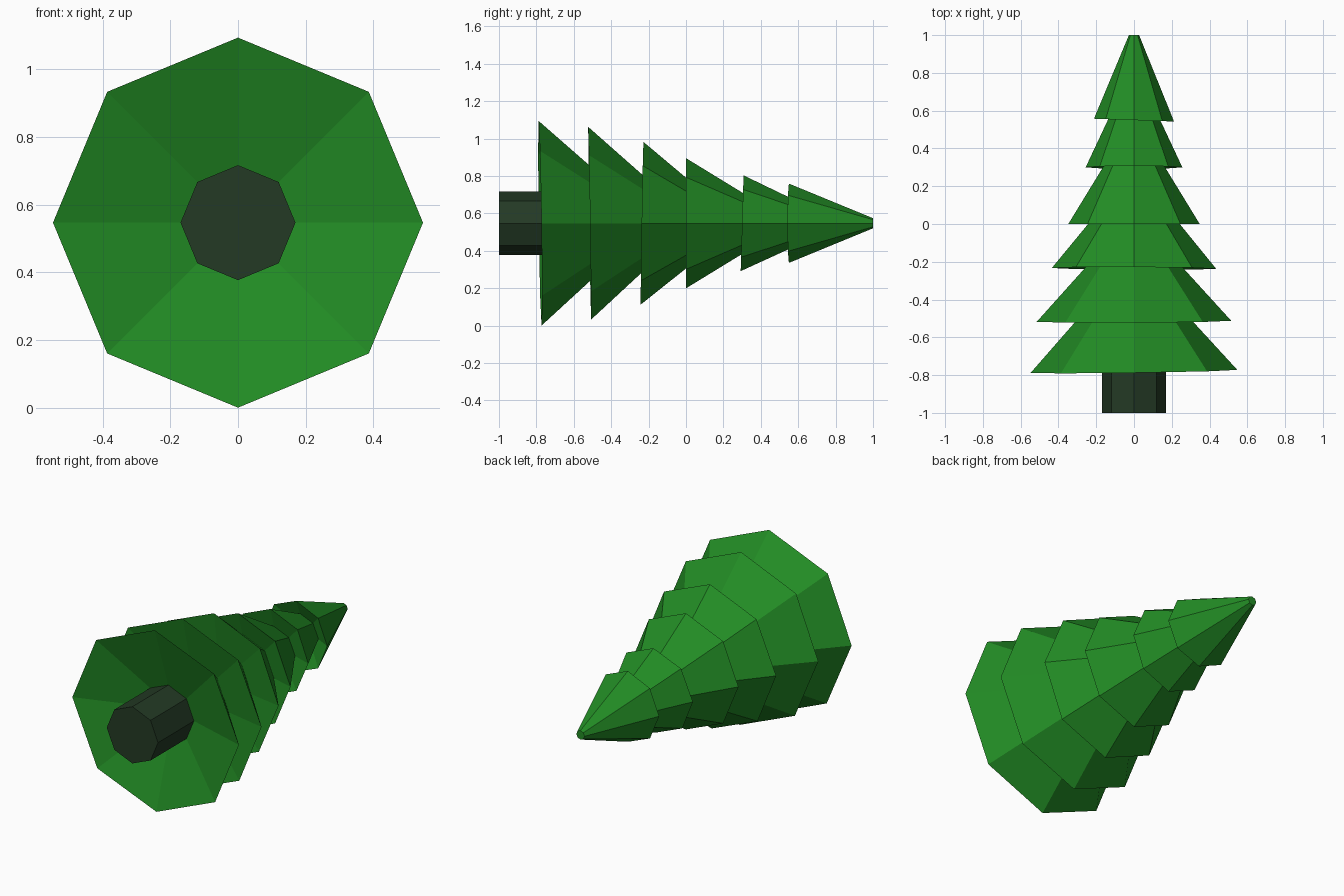
import bpy
import bmesh
from math import cos, sin, pi

SIDES = 8
AXIS_Z = 0.547

cube = bpy.data.objects.get("Cube")
if cube:
    bpy.data.objects.remove(cube, do_unlink=True)


def make_material(name, colour):
    mat = bpy.data.materials.new(name)
    mat.use_nodes = True
    mat.diffuse_color = (*colour, 1)
    mat.node_tree.nodes["Principled BSDF"].inputs["Base Color"].default_value = (*colour, 1)
    return mat


def make_lathe(name, mat, rings, cap_start=False, cap_end=False):
    """Join eight-sided rings (y, radius, tilt_x, tilt_z) running along y."""
    bm = bmesh.new()
    loops = []
    for y, radius, tilt_x, tilt_z in rings:
        loop = []
        for i in range(SIDES):
            x = radius * cos(2 * pi * i / SIDES)
            z = radius * sin(2 * pi * i / SIDES)
            loop.append(bm.verts.new((x, y + tilt_x * x + tilt_z * z, AXIS_Z + z)))
        loops.append(loop)
    for a, b in zip(loops, loops[1:]):
        for i in range(SIDES):
            j = (i + 1) % SIDES
            bm.faces.new((a[i], b[i], b[j], a[j]))
    if cap_start:
        bm.faces.new(loops[0])
    if cap_end:
        bm.faces.new(list(reversed(loops[-1])))
    mesh = bpy.data.meshes.new(name)
    bm.to_mesh(mesh)
    bm.free()
    mesh.materials.append(mat)
    obj = bpy.data.objects.new(name, mesh)
    bpy.context.collection.objects.link(obj)
    return obj


needles = make_material("needle green", (0.016, 0.262, 0.018))
bark = make_material("dark bark", (0.017, 0.042, 0.018))

# Trunk, ending where the lowest branches meet it
collar = (-0.66, 0.17)
make_lathe("trunk", bark, [(-1, 0.17, 0, 0), (*collar, 0, 0)], cap_start=True)

# Branch tiers: rim y, rim radius, rim tilts, top y, top radius
tiers = [
    (-0.78, 0.547, 0.014, -0.014, -0.46, 0.26),
    (-0.515, 0.515, 0.005, -0.015, -0.20, 0.23),
    (-0.235, 0.435, -0.005, 0.017, 0.04, 0.21),
    (0.0, 0.348, 0, 0, 0.34, 0.14),
    (0.30, 0.256, 0, 0.03, 0.59, 0.12),
    (0.55, 0.212, -0.035, 0, 1.0, 0.027),
]

# Each tier has a hollow underside starting at the top of the one before
start = collar
for n, (rim_y, rim_r, tilt_x, tilt_z, top_y, top_r) in enumerate(tiers, 1):
    rings = [(*start, 0, 0), (rim_y, rim_r, tilt_x, tilt_z), (top_y, top_r, 0, 0)]
    make_lathe(f"branch_tier_{n}", needles, rings, cap_end=n == len(tiers))
    start = (top_y, top_r)
